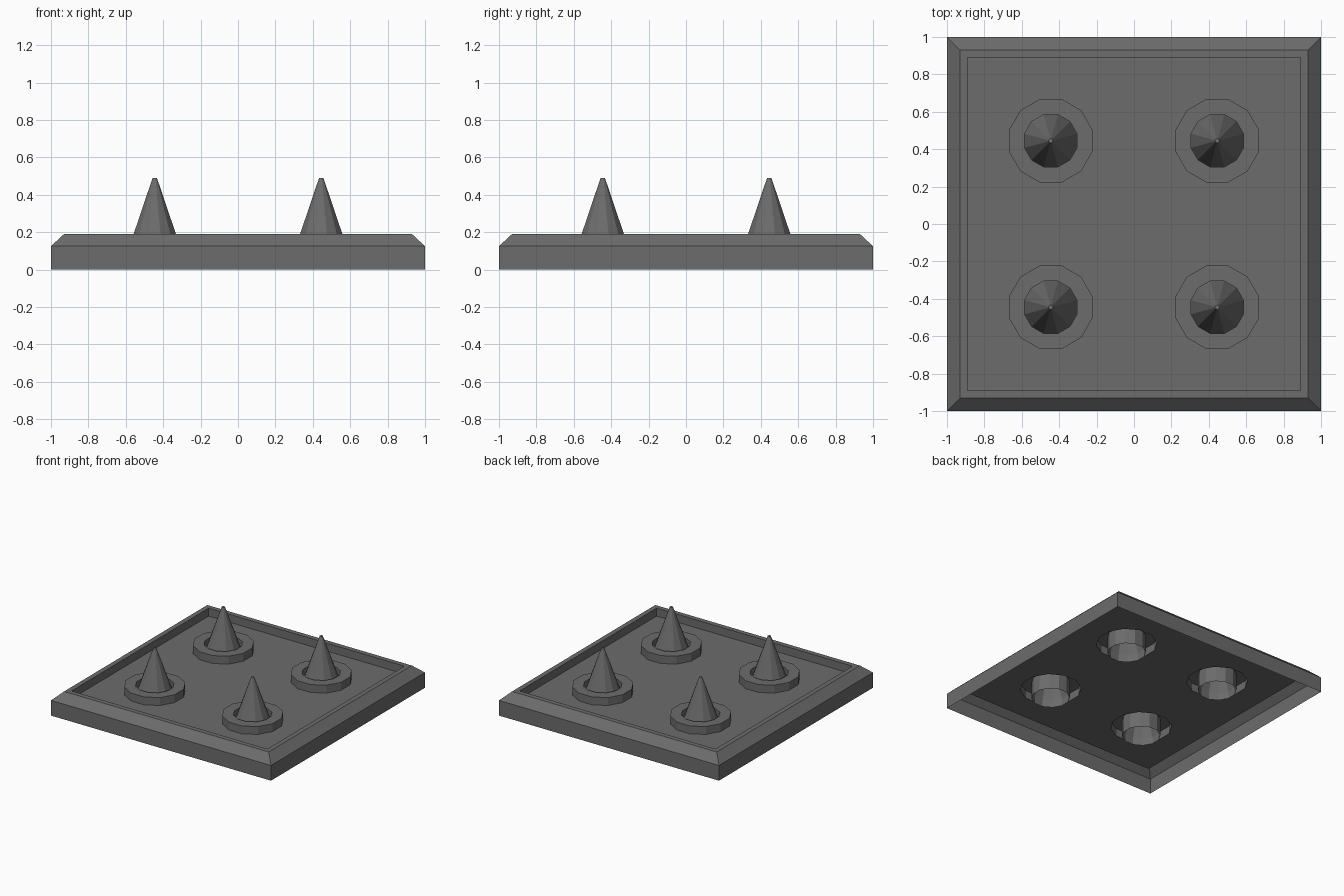
import bpy, bmesh, math

cube = bpy.data.objects.get("Cube")
if cube:
    bpy.data.objects.remove(cube, do_unlink=True)

iron = bpy.data.materials.new("dark_iron")
iron.use_nodes = True
colour = (0.15, 0.15, 0.15, 1)
iron.diffuse_color = colour
iron.node_tree.nodes["Principled BSDF"].inputs["Base Color"].default_value = colour

RIM, FLOOR, STEP, SIDES = 0.19, 0.125, 0.445, 12
CENTRES = [(x, y) for x in (-STEP, STEP) for y in (-STEP, STEP)]


def ring(bm, radius, z, sides, centre=(0, 0)):
    """A closed loop of points with flat sides facing the axes."""
    angles = [2 * math.pi * (i + 0.5) / sides for i in range(sides)]
    return [bm.verts.new((centre[0] + radius * math.cos(a),
                          centre[1] + radius * math.sin(a), z)) for a in angles]


def loft(bm, profile, sides, centre=(0, 0)):
    """Skin a (radius, height) profile and return its loops."""
    loops = [ring(bm, r, z, sides, centre) for r, z in profile]
    for low, high in zip(loops, loops[1:]):
        for i in range(sides):
            j = (i + 1) % sides
            bm.faces.new((low[i], low[j], high[j], high[i]))
    return loops


def finish(bm, name):
    mesh = bpy.data.meshes.new(name)
    bm.to_mesh(mesh)
    bm.free()
    mesh.materials.append(iron)
    obj = bpy.data.objects.new(name, mesh)
    bpy.context.collection.objects.link(obj)
    return obj


def loop_edges(bm, loop):
    return [bm.edges.new((loop[i - 1], loop[i])) for i in range(len(loop))]


# Bevelled square frame, open underneath
bm = bmesh.new()
profile = [(1, 0), (1, FLOOR), (0.93, RIM), (0.89, RIM), (0.89, FLOOR)]
loft(bm, [(r * math.sqrt(2), z) for r, z in profile], 4)
finish(bm, "frame")

# Sunken floor with a round opening for each spike
bm = bmesh.new()
edges = loop_edges(bm, ring(bm, 0.89 * math.sqrt(2), FLOOR, 4))
for c in CENTRES:
    edges += loop_edges(bm, ring(bm, 0.23, FLOOR, SIDES, c))
bmesh.ops.triangle_fill(bm, edges=edges, use_beauty=True, normal=(0, 0, 1))
bmesh.ops.dissolve_limit(bm, angle_limit=0.01, verts=bm.verts, edges=bm.edges)
finish(bm, "floor")

for n, c in enumerate(CENTRES, 1):
    # Raised collar with a tube hanging below the floor
    bm = bmesh.new()
    loft(bm, [(0.23, FLOOR), (0.23, RIM), (0.145, RIM), (0.145, 0.05)], SIDES, c)
    finish(bm, f"collar_{n}")

    # Blunt-tipped spike
    bm = bmesh.new()
    loops = loft(bm, [(0.145, 0.11), (0.012, 0.49)], SIDES, c)
    bm.faces.new(loops[-1])
    finish(bm, f"spike_{n}")
